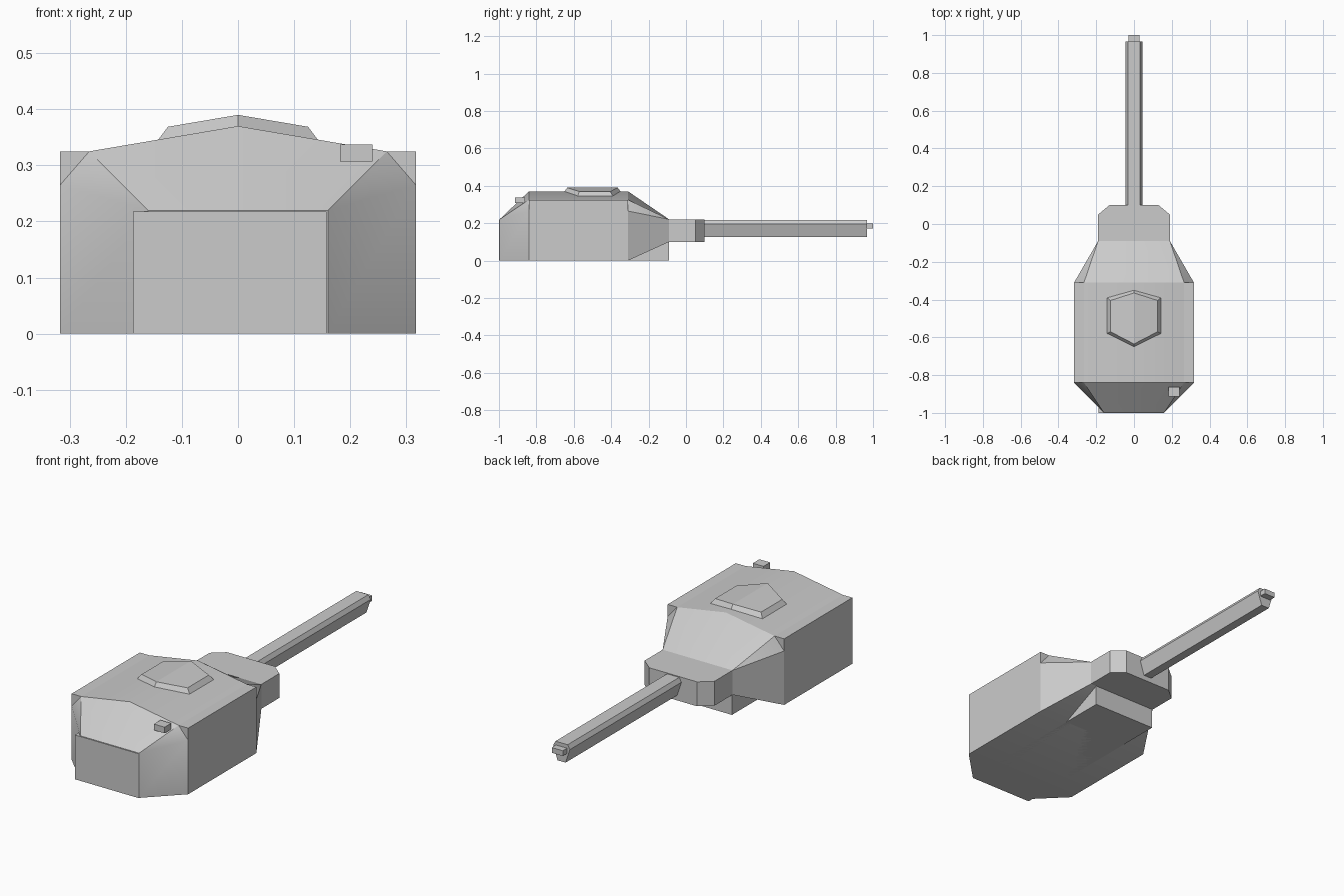
import bpy, bmesh

if "Cube" in bpy.data.objects:
    bpy.data.objects.remove(bpy.data.objects["Cube"])


def loft(name, rings, smooth=False):
    """Skin equal-length rings of 3D points and cap both ends."""
    bm = bmesh.new()
    vs = [[bm.verts.new(p) for p in r] for r in rings]
    n = len(vs[0])
    for a, b in zip(vs, vs[1:]):
        for i in range(n):
            j = (i + 1) % n
            bm.faces.new((a[i], a[j], b[j], b[i]))
    bm.faces.new(vs[0])
    bm.faces.new(vs[-1])
    bmesh.ops.remove_doubles(bm, verts=bm.verts, dist=1e-5)
    bmesh.ops.dissolve_degenerate(bm, edges=bm.edges, dist=1e-5)
    bmesh.ops.recalc_face_normals(bm, faces=bm.faces)
    me = bpy.data.meshes.new(name)
    bm.to_mesh(me)
    bm.free()
    ob = bpy.data.objects.new(name, me)
    bpy.context.collection.objects.link(ob)
    if smooth:
        bpy.ops.object.select_all(action='DESELECT')
        bpy.context.view_layer.objects.active = ob
        ob.select_set(True)
        bpy.ops.object.shade_smooth_by_angle(angle=0.52)
    return ob


def prism(name, section, y0, y1):
    """Extrude an (x, z) section along y."""
    return loft(name, [[(x, y, z) for x, z in section] for y in (y0, y1)])


def box(name, x0, x1, y0, y1, z0, z1):
    return prism(name, [(x0, z0), (x1, z0), (x1, z1), (x0, z1)], y0, y1)


def mirrored(half, y):
    """Full section from its right half, listed bottom to top centre."""
    return ([(x, y, z) for x, z in half]
            + [(-x, y, z) for x, z in reversed(half[:-1])])


# Turret shell: small front, full middle, taper into the gun mount
front = [(.16, 0), (.16, .22), (.16, .22), (0, .22)]
middle = [(.317, 0), (.317, .265), (.265, .325), (0, .37)]
rear = [(.19, .1), (.19, .22), (.19, .22), (0, .22)]
loft("turret_shell", [mirrored(front, -.997), mirrored(middle, -.84),
                      mirrored(middle, -.31), mirrored(rear, -.09)], smooth=True)

# Inner core block, visible at the front plate and below the taper
box("core_block", -.187, .158, -1, -.09, 0, .218)

# Gun mount with chamfered corners
mount = [(-.19, -.09), (.19, -.09), (.19, .05), (.13, .1), (-.13, .1), (-.19, .05)]
loft("gun_mount", [[(x, y, z) for x, y in mount] for z in (.1, .22)])

# Square shoulder rails on both roof edges
for side, s in (("left", -1), ("right", 1)):
    prism("shoulder_rail_" + side,
          [(s * .317, .265), (s * .317, .325), (s * .265, .325)], -.84, -.31)

# Hatch following the roof slope, base ring then raised inner ring
base = [(0, -.35), (.143, -.39), (.143, -.58), (0, -.65), (-.143, -.58), (-.143, -.39)]
inner = [(0, -.365), (.125, -.405), (.125, -.57), (0, -.635), (-.125, -.57), (-.125, -.405)]
hatch = loft("roof_hatch", [[(x, y, .37 + lift - .17 * abs(x)) for x, y in ring]
                            for ring, lift in ((base, -.001), (inner, .02))])
bm = bmesh.new()
bm.from_mesh(hatch.data)
for z in (.369, .39):  # ridge edges so the caps fold along the centre
    pair = [v for v in bm.verts if abs(v.co.x) < 1e-5 and abs(v.co.z - z) < 1e-4]
    bmesh.ops.connect_verts(bm, verts=pair)
bm.to_mesh(hatch.data)
bm.free()

# Sight block on the front right shoulder
box("sight_block", .182, .24, -.913, -.862, .307, .337)

# Barrel with a tapered six-sided section, and the muzzle
prism("barrel", [(-.022, .125), (.022, .125), (.045, .195), (.033, .216),
                 (-.033, .216), (-.045, .195)], .09, .967)
box("muzzle", -.03, .03, .96, 1, .172, .198)
